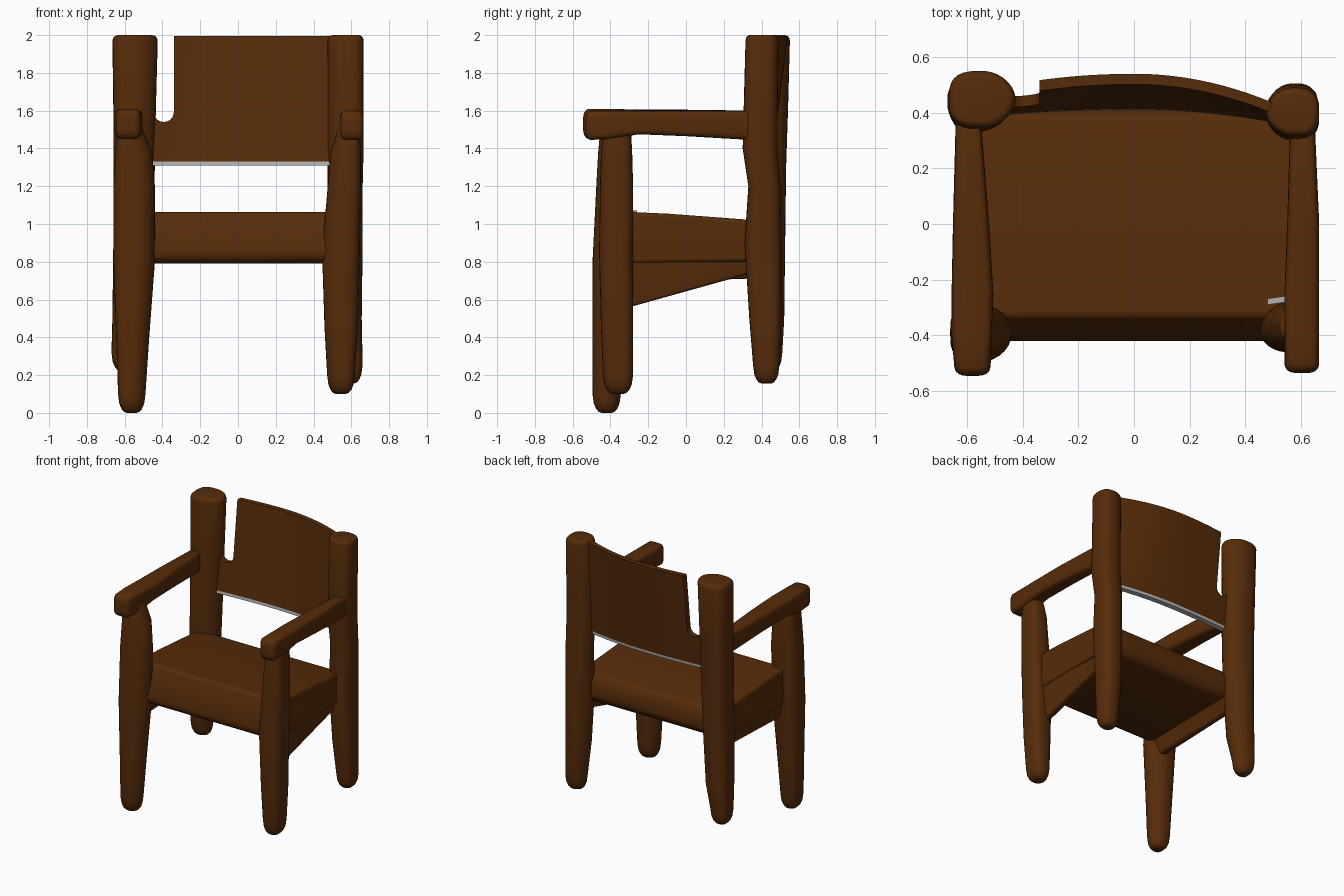
import bpy, bmesh, math

if "Cube" in bpy.data.objects:
    bpy.data.objects.remove(bpy.data.objects["Cube"])

wood = bpy.data.materials.new("brown wood")
wood.diffuse_color = (0.094, 0.025, 0.003, 1)
wood.use_nodes = True
wood.node_tree.nodes["Principled BSDF"].inputs["Base Color"].default_value = wood.diffuse_color
grey = bpy.data.materials.new("light grey trim")
grey.diffuse_color = (0.45, 0.45, 0.45, 1)
grey.use_nodes = True
grey.node_tree.nodes["Principled BSDF"].inputs["Base Color"].default_value = grey.diffuse_color


def loft(name, rings, bevel=0.0, angle=40):
    """Skin a row of matching closed rings and cap both ends."""
    bm = bmesh.new()
    rows = [[bm.verts.new(p) for p in ring] for ring in rings]
    n = len(rows[0])
    for a, b in zip(rows, rows[1:]):
        for i in range(n):
            j = (i + 1) % n
            bm.faces.new((a[i], a[j], b[j], b[i]))
    bm.faces.new(rows[0])
    bm.faces.new(rows[-1])
    bmesh.ops.remove_doubles(bm, verts=bm.verts, dist=1e-5)
    bmesh.ops.recalc_face_normals(bm, faces=bm.faces)
    mesh = bpy.data.meshes.new(name)
    bm.to_mesh(mesh)
    bm.free()
    mesh.materials.append(wood)
    obj = bpy.data.objects.new(name, mesh)
    bpy.context.collection.objects.link(obj)
    if bevel:
        mod = obj.modifiers.new("soft edges", 'BEVEL')
        mod.width, mod.segments, mod.angle_limit = bevel, 3, math.radians(35)
    bpy.ops.object.select_all(action='DESELECT')
    obj.select_set(True)
    bpy.context.view_layer.objects.active = obj
    bpy.ops.object.shade_smooth_by_angle(angle=math.radians(angle))
    return obj


def bar(name, spans, axis='z', round_start=0.10, round_end=0.03, power=3.0, inner=0, n=28):
    """Rounded-square bar. Each span: (t, a_min, a_max, b_min, b_max).
    The side facing 'inner' gets a rounder section."""
    first, last = spans[0], spans[-1]
    steps = [(0, .35), (.06, .56), (.2, .74), (.5, .91)]
    rows = [(first[0] + d * round_start, first, s) for d, s in steps]
    rows += [(first[0] + round_start, first, 1)] + [(s[0], s, 1) for s in spans[1:-1]]
    rows += [(last[0] - round_end, last, 1)]
    rows += [(last[0] - d * round_end, last, 1 - (1 - s) * .4) for d, s in reversed(steps)]
    rings = []
    for t, (_, a0, a1, b0, b1), s in rows:
        ring = []
        for i in range(n):
            w = 2 * math.pi * i / n
            c, d = math.cos(w), math.sin(w)
            p = 1.9 if c * inner > 1e-6 else power
            a = (a0 + a1) / 2 + s * (a1 - a0) / 2 * math.copysign(abs(c) ** (2 / p), c)
            b = (b0 + b1) / 2 + s * (b1 - b0) / 2 * math.copysign(abs(d) ** (2 / p), d)
            ring.append((a, b, t) if axis == 'z' else (a, t, b))
        rings.append(ring)
    return loft(name, rings, angle=50)


# Front legs, each slightly different like hand-carved wood
bar("front_leg_left", [
    (0.0, -.635, -.49, -.495, -.345), (.4, -.645, -.47, -.495, -.325),
    (.8, -.66, -.44, -.495, -.30), (1.2, -.66, -.44, -.475, -.29),
    (1.38, -.65, -.455, -.465, -.29), (1.52, -.64, -.50, -.455, -.30)], inner=1)
bar("front_leg_right", [
    (.1, .472, .618, -.44, -.28), (.45, .458, .635, -.45, -.28),
    (.85, .445, .645, -.46, -.28), (1.2, .475, .65, -.455, -.28),
    (1.38, .49, .65, -.45, -.285), (1.5, .52, .645, -.44, -.29)], inner=-1)

# Back posts run from the floor to the top of the backrest
bar("back_post_left", [
    (.22, -.67, -.52, .37, .51), (.5, -.665, -.48, .345, .52),
    (.9, -.66, -.455, .33, .525), (1.3, -.66, -.44, .335, .53),
    (1.6, -.66, -.435, .34, .54), (2.0, -.665, -.425, .345, .55)], inner=1)
bar("back_post_right", [
    (.155, .515, .66, .355, .495), (.5, .49, .655, .335, .505),
    (.9, .475, .66, .31, .505), (1.2, .475, .66, .33, .50),
    (1.4, .475, .665, .30, .485), (1.6, .475, .665, .305, .485),
    (2.0, .475, .665, .315, .49)], inner=-1)

# Armrests
bar("armrest_left", [
    (-.545, -.645, -.515, 1.45, 1.61), (-.40, -.655, -.51, 1.45, 1.61),
    (-.25, -.655, -.505, 1.475, 1.605), (0, -.65, -.52, 1.47, 1.605),
    (.40, -.64, -.55, 1.45, 1.60)], 'y', .03, .02, 4.5)
bar("armrest_right", [
    (-.535, .54, .665, 1.445, 1.60), (-.40, .54, .665, 1.45, 1.60),
    (-.25, .54, .665, 1.475, 1.60), (0, .55, .665, 1.465, 1.60),
    (.36, .56, .65, 1.445, 1.60)], 'y', .03, .02, 4.5)

# Seat slab with a sloping front face
profile = [(-.37, .79), (-.41, .815), (-.42, .865), (-.335, 1.065), (-.1, 1.055),
           (.30, 1.025), (.39, 1.005), (.42, .95), (.42, .85), (.38, .80)]
loft("seat", [[(x, y, z) for y, z in profile] for x in (-.58, -.3, 0, .3, .58)], bevel=.02)

# Side aprons below the seat, leaning inward at the bottom
def apron(name, side, front_z, back_z):
    rings = []
    for y in (-.36, 0, .38):
        low = front_z + (back_z - front_z) * (y + .28) / .59
        section = [(.44, .86), (.58, .95), (.585, .88), (.545, low), (.50, low)]
        rings.append([(side * x, y, z) for x, z in section])
    loft(name, rings, bevel=.012)

apron("side_apron_right", 1, .565, .73)
apron("side_apron_left", -1, .69, .71)


# Curved, reclined back panel with a rounded slot beside the left post
def column(x, top):
    bend = (.20 if x < 0 else .42) * x * x
    def at(z, back):
        t = (z - 1.32) / .68
        y = .452 + .088 * t if back else .412 + .09 * t
        return (x, y - bend * (.45 + .55 * t), z)
    zs = [1.31, 1.33, 1.33 + (top - 1.33) / 2, top]
    return [at(z, False) for z in zs] + [at(z, True) for z in reversed(zs)]

slot_left, slot_right, slot_bottom, r = -.445, -.34, 1.54, .05
columns = [column(-.52, slot_bottom + r), column(slot_left, slot_bottom + r)]
for i in range(1, 8):
    w = math.pi * i / 8
    mid, half = (slot_left + slot_right) / 2, (slot_right - slot_left) / 2
    columns.append(column(mid - half * math.cos(w), slot_bottom + r * (1 - math.sin(w))))
columns.append(column(slot_right, slot_bottom + r))
columns += [column(slot_right + (.54 - slot_right) * i / 20, 1.995) for i in range(21)]
panel = loft("back_panel", columns)

# Pale strip along the lower edge of the panel
panel.data.materials.append(grey)
for face in panel.data.polygons:
    if face.center.z < 1.33:
        face.material_index = 1

# Small pale chip where the seat meets the right front leg
chip = loft("seat_chip", [[(x, y + (x - .48) * .15, z) for y, z in
            ((-.29, 1.03), (-.268, 1.03), (-.268, 1.072), (-.29, 1.072))] for x in (.48, .545)])
chip.data.materials[0] = grey
